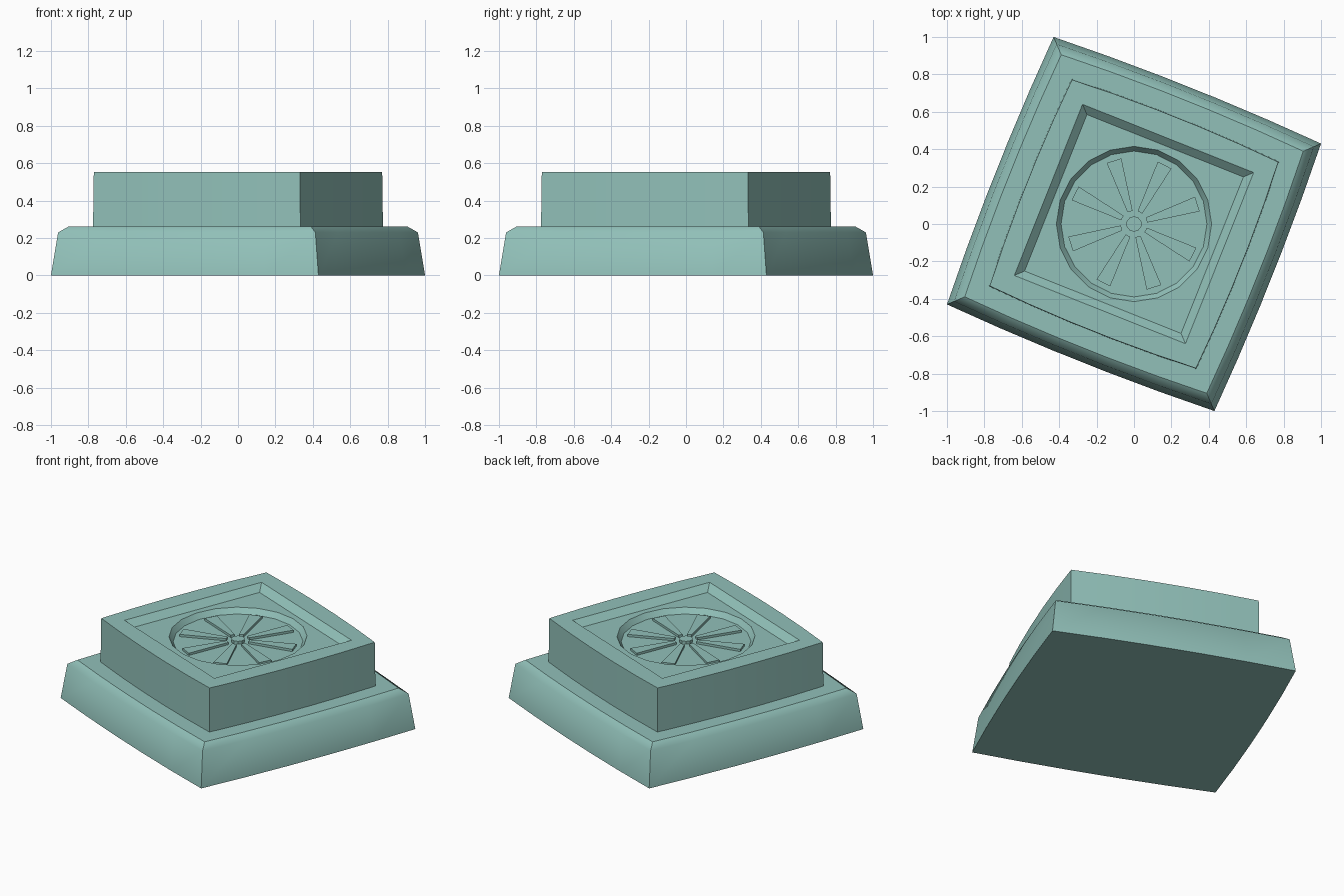
import bpy, bmesh, math

if "Cube" in bpy.data.objects:
    bpy.data.objects.remove(bpy.data.objects["Cube"])

TURN = math.atan2(0.43, 1.0)      # rotation of the square plan
CORNER = math.hypot(0.43, 1.0)    # corner radius at scale 1
SEG = 5                           # segments per side

# Muted teal for every part
teal = bpy.data.materials.new("teal")
teal.diffuse_color = (0.285, 0.53, 0.485, 1)
teal.use_nodes = True
teal.node_tree.nodes["Principled BSDF"].inputs["Base Color"].default_value = teal.diffuse_color


def square_ring(scale, z, bulge=0.0):
    """Rotated square loop, its sides bowed outward by bulge."""
    r, pts = CORNER * scale, []
    for k in range(4):
        a, b = TURN + k * math.pi / 2, TURN + (k + 1) * math.pi / 2
        m = (a + b) / 2
        for i in range(SEG):
            t = i / SEG
            push = 4 * t * (1 - t) * bulge
            x = r * ((1 - t) * math.cos(a) + t * math.cos(b)) + push * math.cos(m)
            y = r * ((1 - t) * math.sin(a) + t * math.sin(b)) + push * math.sin(m)
            pts.append((x, y, z))
    return pts


def circle_ring(radius, z, n=4 * SEG, start=math.radians(18)):
    return [(radius * math.cos(start + i * 2 * math.pi / n),
             radius * math.sin(start + i * 2 * math.pi / n), z) for i in range(n)]


def loft(name, rings, angle, corners=False):
    """Skin a stack of equal loops and cap both ends."""
    bm = bmesh.new()
    loops = [[bm.verts.new(p) for p in ring] for ring in rings]
    n = len(loops[0])
    for lo, hi in zip(loops, loops[1:]):
        for i in range(n):
            j = (i + 1) % n
            bm.faces.new((lo[i], lo[j], hi[j], hi[i]))
    bm.faces.new(loops[0][::-1])
    bm.faces.new(loops[-1])
    bmesh.ops.recalc_face_normals(bm, faces=bm.faces)
    mesh = bpy.data.meshes.new(name)
    bm.to_mesh(mesh)
    bm.free()
    mesh.materials.append(teal)
    obj = bpy.data.objects.new(name, mesh)
    bpy.context.collection.objects.link(obj)
    bpy.ops.object.select_all(action='DESELECT')
    obj.select_set(True)
    bpy.context.view_layer.objects.active = obj
    bpy.ops.object.shade_smooth_by_angle(angle=math.radians(angle))
    if corners:                           # crisp mitres and rim on the plinth
        top = max(v.co.z for v in mesh.vertices)
        for e in mesh.edges:
            i, j = e.vertices
            a, b = mesh.vertices[i].co, mesh.vertices[j].co
            mitre = i % SEG == 0 and (i - j) % n == 0
            rim = abs(a.z - top) < 1e-5 and abs(b.z - top) < 1e-5
            if mitre or rim:
                e.use_edge_sharp = True
    return obj


# Wide lower plinth with a rounded shoulder
loft("plinth", [square_ring(1.0, 0, 0.02), square_ring(0.962, 0.23, 0.02),
                square_ring(0.905, 0.262, 0.02)], 50, corners=True)

# Upper block with a sloped square recess and a round dish in its floor
loft("upper_block", [square_ring(0.775, 0.26, 0.02), square_ring(0.771, 0.552, 0.02),
                     square_ring(0.64, 0.552), square_ring(0.585, 0.512),
                     circle_ring(0.415, 0.512), circle_ring(0.39, 0.478)], 30)

# Eight raised tapering blades around the hub
for k in range(8):
    a = math.radians(17.5 + 45 * k)
    c, s = math.cos(a), math.sin(a)
    plan = [(0.07, -0.014), (0.355, -0.041), (0.355, 0.041), (0.07, 0.014)]
    loft("blade_%d" % (k + 1),
         [[(x * c - y * s, x * s + y * c, z) for x, y in plan] for z in (0.47, 0.493)], 30)

# Small centre hub
loft("hub", [circle_ring(0.041, z, 10) for z in (0.47, 0.497)], 30)
